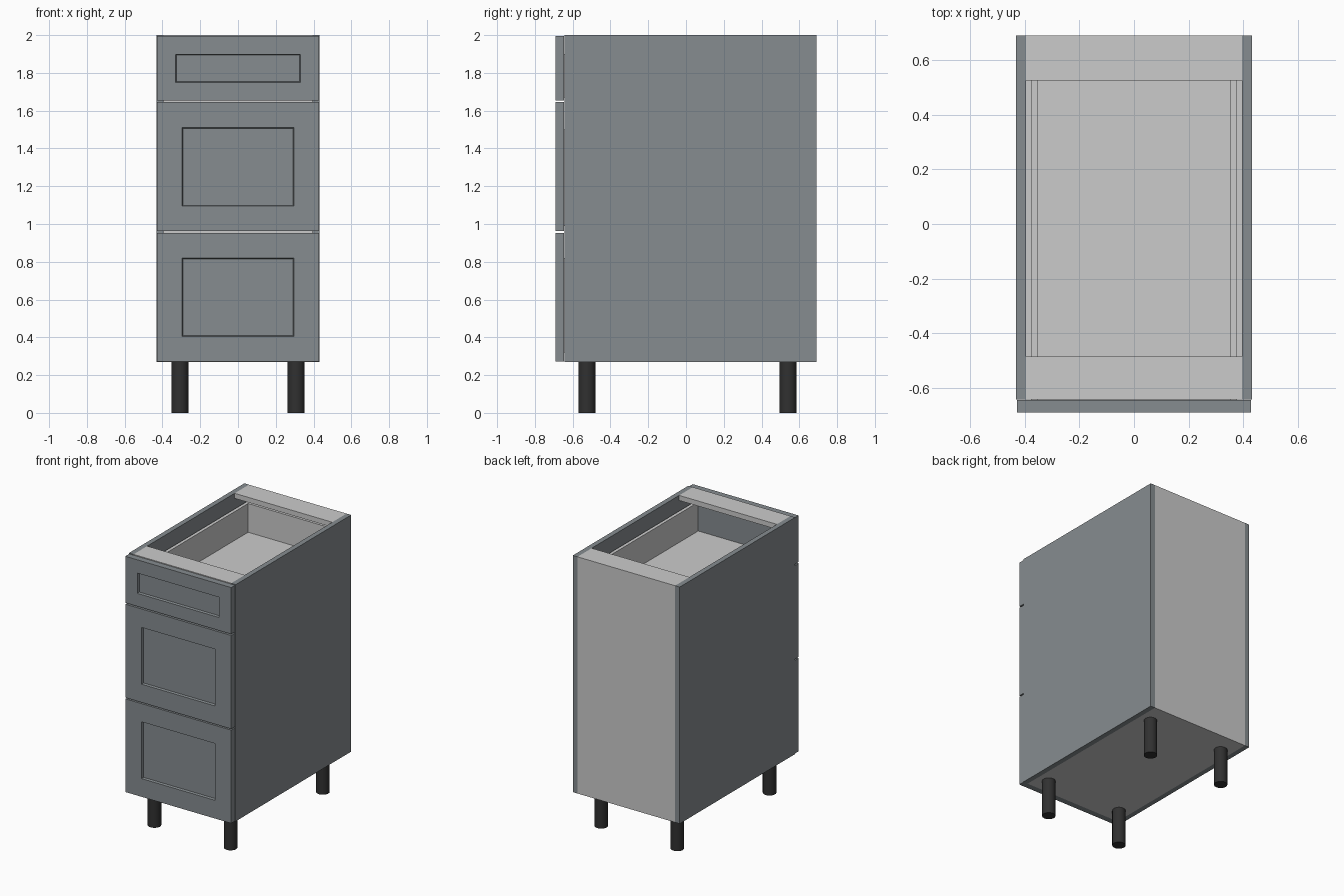
import bpy, bmesh

if "Cube" in bpy.data.objects:
    bpy.data.objects.remove(bpy.data.objects["Cube"])


def paint(name, rgb):
    m = bpy.data.materials.new(name)
    m.diffuse_color = (*rgb, 1)
    m.use_nodes = True
    m.node_tree.nodes["Principled BSDF"].inputs["Base Color"].default_value = m.diffuse_color
    return m


paint_grey = paint("grey_paint", (0.24, 0.265, 0.28))
black = paint("black_plastic", (0.03, 0.03, 0.03))


def finish(name, bm, mat=None):
    bmesh.ops.recalc_face_normals(bm, faces=bm.faces)
    me = bpy.data.meshes.new(name)
    bm.to_mesh(me)
    bm.free()
    ob = bpy.data.objects.new(name, me)
    bpy.context.collection.objects.link(ob)
    if mat:
        me.materials.append(mat)
    return ob


def box(name, x, y, z, mat=None):
    """Box from (min, max) pairs."""
    bm = bmesh.new()
    bmesh.ops.create_cube(bm, size=1)
    for v in bm.verts:
        v.co = [r[0] if c < 0 else r[1] for c, r in zip(v.co, (x, y, z))]
    return finish(name, bm, mat)


def shaker_front(name, z0, z1, px, pz0, pz1):
    """Drawer front with a recessed centre panel, bridged from rectangular rings."""
    bm = bmesh.new()
    w, e = 0.428, 0.004
    rings = [(w, z0, z1, -0.645), (w, z0, z1, -0.69),
             (px, pz0, pz1, -0.69),
             (px - e, pz0 + e, pz1 - e, -0.673)]
    loops = [[bm.verts.new((sx * hw, y, (a, b)[top]))
              for sx, top in ((-1, 0), (1, 0), (1, 1), (-1, 1))]
             for hw, a, b, y in rings]
    bm.faces.new(loops[0])
    bm.faces.new(loops[-1])
    for p, q in zip(loops, loops[1:]):
        for i in range(4):
            j = (i + 1) % 4
            bm.faces.new((p[i], p[j], q[j], q[i]))
    return finish(name, bm, paint_grey)


SIDES = (("left", -1), ("right", 1))


def mirrored(a, b, s):
    return tuple(sorted((s * a, s * b)))


# Carcass
for label, s in SIDES:
    box(f"{label}_side_panel", mirrored(0.395, 0.432, s), (-0.643, 0.69), (0.27, 2.0), paint_grey)
inner = (-0.395, 0.395)
box("bottom_panel", inner, (-0.643, 0.652), (0.27, 0.307))
box("back_panel", inner, (0.652, 0.69), (0.27, 2.0))
box("front_top_rail", inner, (-0.643, -0.485), (1.963, 2.0))
box("back_top_rail", inner, (0.525, 0.652), (1.963, 2.0))

# Drawers: front z range, recess half width and z range, box floor and top
drawers = [
    ("top", 1.655, 1.995, 0.33, 1.75, 1.898, 1.69, 1.90),
    ("middle", 0.962, 1.645, 0.296, 1.095, 1.51, 1.01, 1.50),
    ("bottom", 0.272, 0.953, 0.296, 0.405, 0.82, 0.34, 0.82),
]
for n, z0, z1, px, p0, p1, floor, top in drawers:
    shaker_front(f"{n}_drawer_front", z0, z1, px, p0, p1)
    for label, s in SIDES:
        box(f"{n}_drawer_{label}_side", mirrored(0.353, 0.377, s), (-0.645, 0.645), (floor - 0.02, top))
    box(f"{n}_drawer_back", (-0.353, 0.353), (0.621, 0.645), (floor - 0.02, top))
    box(f"{n}_drawer_floor", (-0.353, 0.353), (-0.645, 0.621), (floor - 0.02, floor))

# Legs
for label, s in SIDES:
    for end, y in (("front", -0.525), ("back", 0.54)):
        bpy.ops.mesh.primitive_cylinder_add(vertices=32, radius=0.045, depth=0.27,
                                            location=(s * 0.308, y, 0.135))
        leg = bpy.context.object
        leg.name = f"{end}_{label}_leg"
        leg.data.materials.append(black)
        bpy.ops.object.shade_smooth_by_angle()
